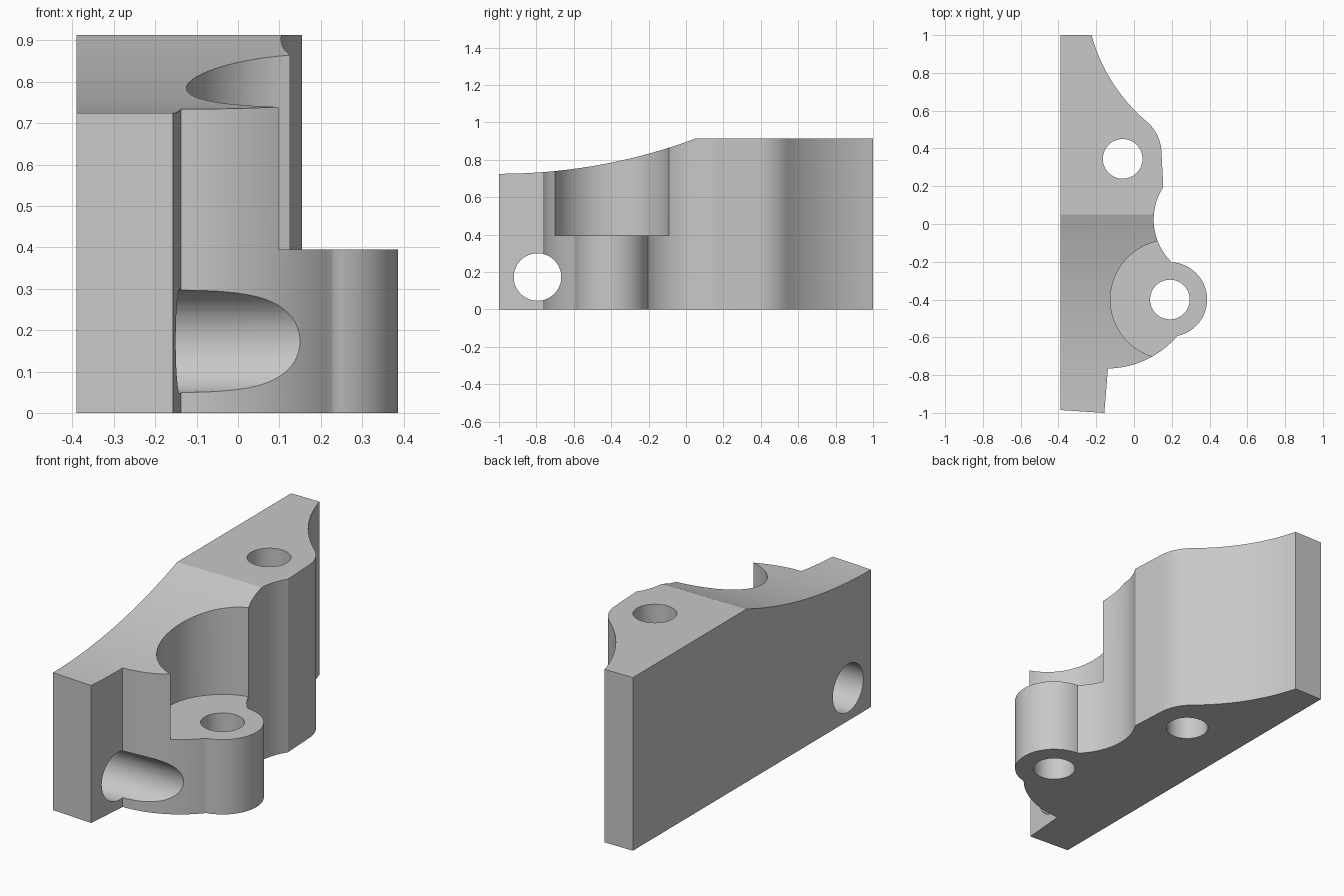
import bpy
from math import pi, radians, cos, sin, atan2
from mathutils import Vector, Matrix

if "Cube" in bpy.data.objects:
    bpy.data.objects.remove(bpy.data.objects["Cube"], do_unlink=True)

grey = bpy.data.materials.new("light grey")
grey.use_nodes = True
grey.diffuse_color = (0.58, 0.58, 0.58, 1)
grey.node_tree.nodes["Principled BSDF"].inputs["Base Color"].default_value = (0.58, 0.58, 0.58, 1)


def arc(a, m, b, n=20):
    """Points on the circular arc from a through m to b."""
    a, m, b = Vector(a), Vector(m), Vector(b)
    u, v = m - a, b - a
    d = 2 * u.cross(v)
    c = a + Vector((v.y * u.dot(u) - u.y * v.dot(v), u.x * v.dot(v) - v.x * u.dot(u))) / d
    r = (a - c).length
    start = atan2(*(a - c).yx)
    turn = -1 if d < 0 else 1
    sweep = (turn * (atan2(*(b - c).yx) - start)) % (2 * pi)
    return [(c.x + r * cos(start + turn * sweep * i / n),
             c.y + r * sin(start + turn * sweep * i / n)) for i in range(n + 1)]


def prism(name, outline, low, high, turn=Matrix()):
    """Extrude a closed outline between two heights, then turn it."""
    n = len(outline)
    verts = [turn @ Vector((x, y, h)) for h in (low, high) for x, y in outline]
    faces = [tuple(range(n))[::-1], tuple(range(n, 2 * n))]
    faces += [(i, (i + 1) % n, n + (i + 1) % n, n + i) for i in range(n)]
    mesh = bpy.data.meshes.new(name)
    mesh.from_pydata(verts, [], faces)
    mesh.materials.append(grey)
    obj = bpy.data.objects.new(name, mesh)
    bpy.context.collection.objects.link(obj)
    return obj


def circle(x, y, r, n=64):
    return [(x + r * cos(2 * pi * i / n), y + r * sin(2 * pi * i / n)) for i in range(n)]


# Bracket body: plan outline, clockwise from the back left corner
outline = [(-0.39, 1.0)]
outline += arc((-0.225, 1.0), (-0.08, 0.70), (0.07, 0.54))     # hollow flank
outline += arc((0.085, 0.525), (0.128, 0.46), (0.145, 0.39), 10)  # rounded shoulder
outline += arc((0.155, 0.195), (0.104, 0.02), (0.2, -0.203))   # waist
outline += arc((0.205, -0.203), (0.387, -0.4), (0.232, -0.592), 32)  # round lug
outline += arc((0.225, -0.597), (0.1, -0.7), (-0.138, -0.765))  # front bulge
outline += [(-0.157, -1.0), (-0.39, -0.985)]
body = prism("bracket_body", outline[::-1], 0, 0.913)

# Local (x, y, z) becomes world (z, x, y) for cuts running along x
sideways = Matrix(((0, 0, 1, 0), (1, 0, 0, 0), (0, 1, 0, 0), (0, 0, 0, 1)))
slope = arc((-1.0, 0.725), (-0.45, 0.775), (0.05, 0.913), 32)
cutters = [
    prism("slope_cutter", [(-1.2, 0.725)] + slope + [(0.05, 1.2), (-1.2, 1.2)], -1, 1, sideways),
    prism("lug_recess_cutter", circle(0.19, -0.4, 0.315, 96), 0.395, 1.3),
    prism("lug_hole_cutter", circle(0.19, -0.4, 0.105), -0.2, 0.7),
    prism("back_hole_cutter", circle(-0.06, 0.345, 0.105), -0.2, 1.2),
    prism("cross_hole_cutter", circle(-0.794, 0.173, 0.127), -1, 1, sideways),
]

# Carve the body
bpy.context.view_layer.objects.active = body
for cutter in cutters:
    cutter.hide_render = True
    cut = body.modifiers.new(cutter.name, "BOOLEAN")
    cut.operation = "DIFFERENCE"
    cut.solver = "EXACT"
    cut.object = cutter
    bpy.ops.object.modifier_apply(modifier=cut.name)
    bpy.data.objects.remove(cutter, do_unlink=True)

# Smooth curved walls, keep edges sharp
bpy.ops.object.select_all(action="DESELECT")
body.select_set(True)
bpy.ops.object.shade_smooth_by_angle(angle=radians(25))
